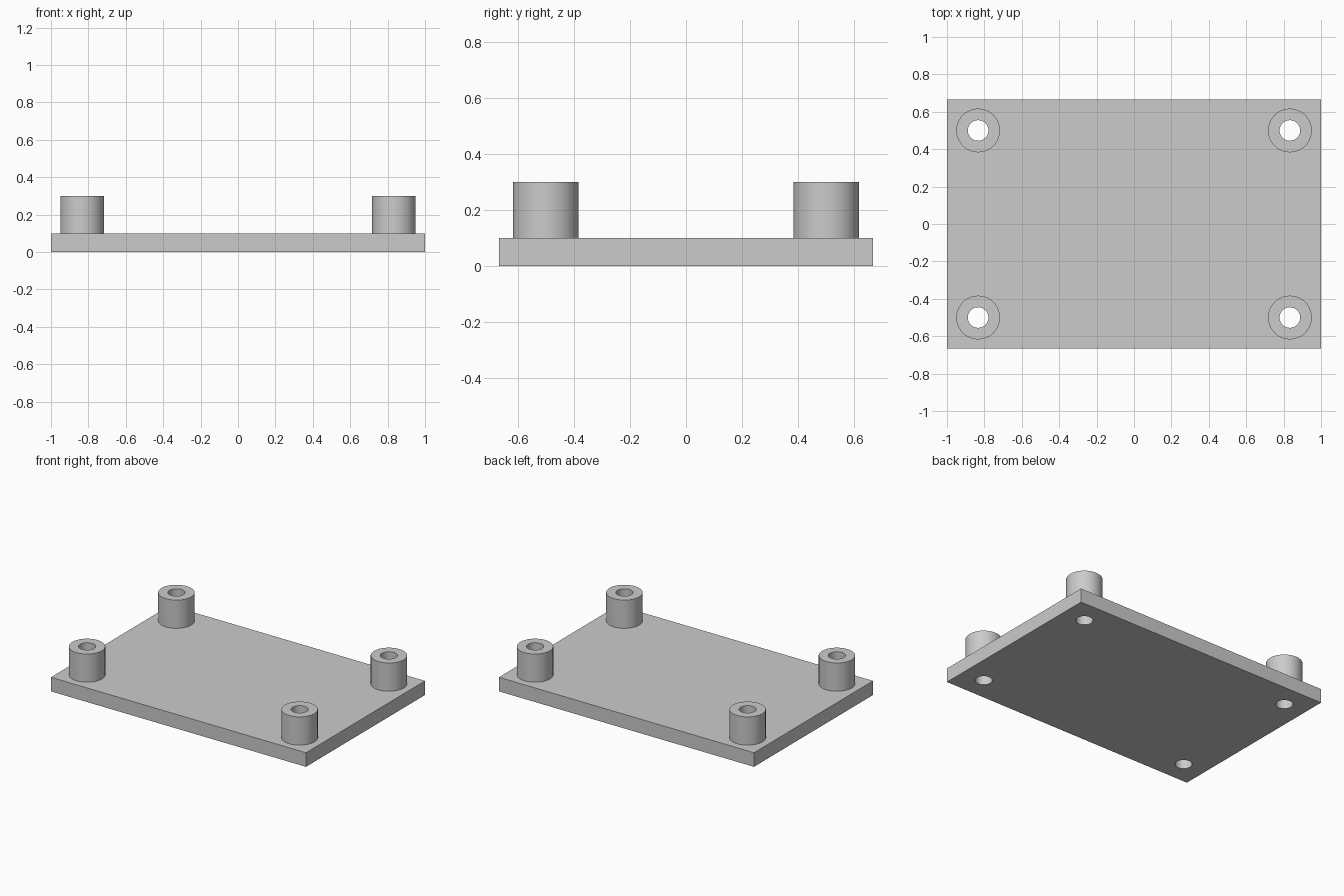
import bpy
import bmesh
import math

cube = bpy.data.objects.get("Cube")
if cube:
    bpy.data.objects.remove(cube, do_unlink=True)

LENGTH, WIDTH, THICK, TOP = 2.0, 4 / 3, 0.1, 0.3
BOSS_R, HOLE_R, SIDES = 0.1167, 0.055, 64
HOLE_X, HOLE_Y = 0.8333, 0.5

grey = bpy.data.materials.new("light_grey")
grey.use_nodes = True
color = (0.6, 0.6, 0.6, 1)
grey.diffuse_color = color
grey.node_tree.nodes["Principled BSDF"].inputs["Base Color"].default_value = color


def make_object(name, bm):
    bmesh.ops.recalc_face_normals(bm, faces=bm.faces)
    mesh = bpy.data.meshes.new(name)
    bm.to_mesh(mesh)
    bm.free()
    mesh.materials.append(grey)
    obj = bpy.data.objects.new(name, mesh)
    bpy.context.collection.objects.link(obj)
    return obj


def smooth(obj):
    bpy.ops.object.select_all(action="DESELECT")
    obj.select_set(True)
    bpy.context.view_layer.objects.active = obj
    bpy.ops.object.shade_smooth_by_angle(angle=math.radians(30))


def ring(bm, radius, z):
    steps = [2 * math.pi * i / SIDES for i in range(SIDES)]
    return [bm.verts.new((radius * math.cos(a), radius * math.sin(a), z)) for a in steps]


def tube(name, profile, capped=False):
    """Revolve a (radius, height) profile around z."""
    bm = bmesh.new()
    rings = [ring(bm, r, z) for r, z in profile]
    for a, b in zip(rings, rings[1:]):
        for i in range(SIDES):
            j = (i + 1) % SIDES
            bm.faces.new((a[i], a[j], b[j], b[i]))
    if capped:
        bm.faces.new(rings[0])
        bm.faces.new(rings[-1])
    return make_object(name, bm)


# Flat base plate
bm = bmesh.new()
bmesh.ops.create_cube(bm, size=1)
bmesh.ops.scale(bm, vec=(LENGTH, WIDTH, THICK), verts=bm.verts)
bmesh.ops.translate(bm, vec=(0, 0, THICK / 2), verts=bm.verts)
plate = make_object("base_plate", bm)

# Four hollow standoffs, with screw holes through the plate
cutters = []
for side, sx in (("left", 1), ("right", -1)):
    for end, sy in (("front", -1), ("back", 1)):
        place = (sx * HOLE_X, sy * HOLE_Y, 0)
        boss = tube(f"standoff_{end}_{side}",
                    [(BOSS_R, THICK), (BOSS_R, TOP), (HOLE_R, TOP), (HOLE_R, THICK)])
        boss.location = place
        smooth(boss)

        cutter = tube("hole_cutter", [(HOLE_R, -THICK), (HOLE_R, 2 * THICK)], capped=True)
        cutter.location = place
        cutter.hide_render = True
        cutters.append(cutter)
        cut = plate.modifiers.new("screw_hole", "BOOLEAN")
        cut.operation = "DIFFERENCE"
        cut.solver = "EXACT"
        cut.object = cutter

# Apply the holes and discard the cutters
bpy.context.view_layer.update()
bpy.context.view_layer.objects.active = plate
for name in [m.name for m in plate.modifiers]:
    bpy.ops.object.modifier_apply(modifier=name)
for cutter in cutters:
    bpy.data.objects.remove(cutter, do_unlink=True)
smooth(plate)
